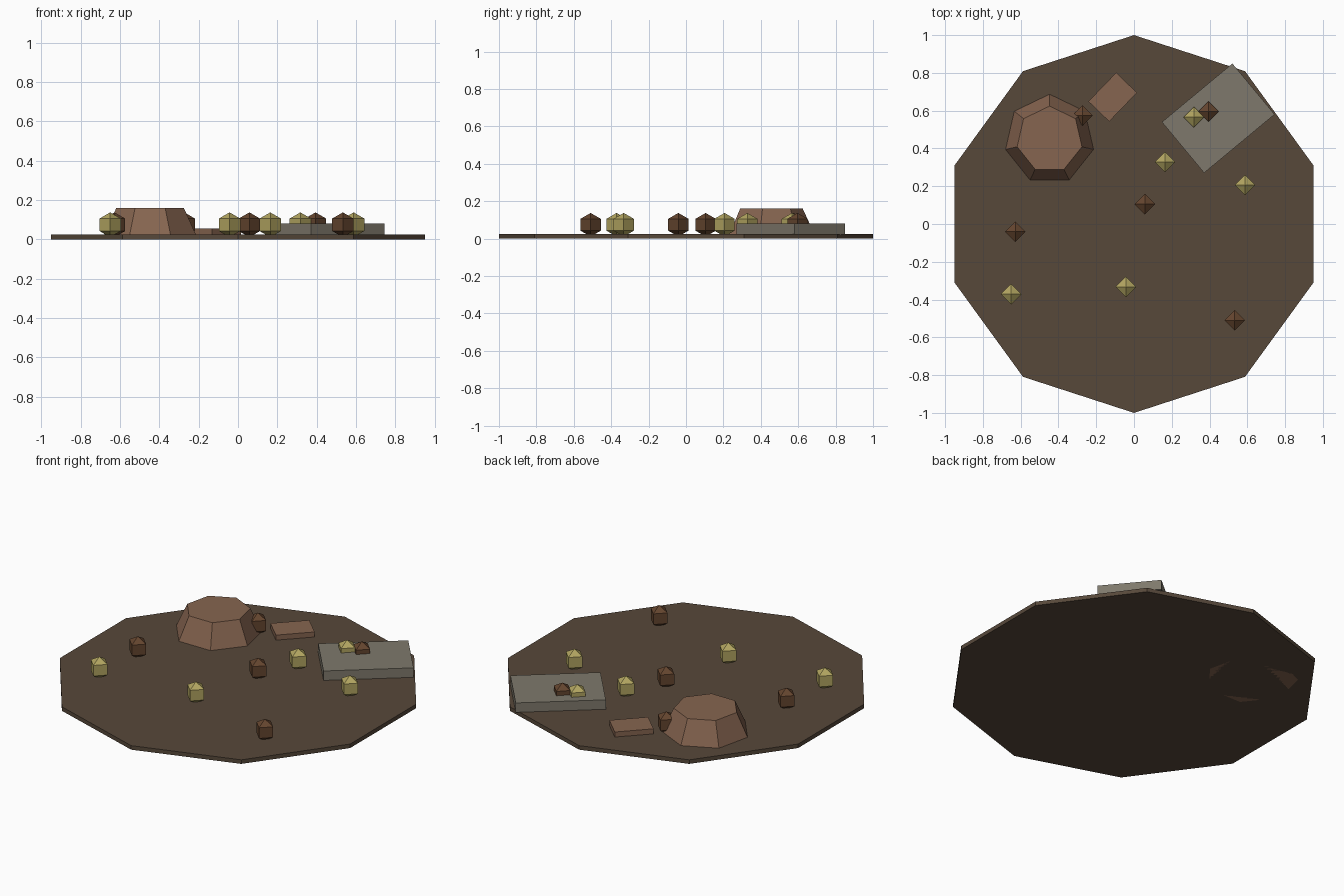
import bpy
import math

if "Cube" in bpy.data.objects:
    bpy.data.objects.remove(bpy.data.objects["Cube"])

GROUND_TOP = 0.024


def material(name, rgb):
    mat = bpy.data.materials.new(name)
    mat.diffuse_color = (*rgb, 1)
    mat.use_nodes = True
    mat.node_tree.nodes["Principled BSDF"].inputs["Base Color"].default_value = mat.diffuse_color
    return mat


SOIL = material("soil", (0.095, 0.065, 0.042))
CLAY = material("clay", (0.24, 0.13, 0.08))
STONE = material("stone", (0.21, 0.19, 0.15))
YELLOW = material("yellow", (0.45, 0.38, 0.12))
BROWN = material("brown", (0.13, 0.06, 0.028))


def finish(name, mat):
    obj = bpy.context.object
    obj.name = name
    obj.data.materials.append(mat)
    return obj


def frustum(name, mat, sides, r_low, r_top, x, y, z0, z1):
    bpy.ops.mesh.primitive_cone_add(vertices=sides, radius1=r_low, radius2=r_top,
                                    depth=z1 - z0, location=(x, y, (z0 + z1) / 2))
    return finish(name, mat)


def slab(name, mat, x, y, length, width, z0, z1, degrees):
    bpy.ops.mesh.primitive_cube_add(size=1, location=(x, y, (z0 + z1) / 2),
                                    rotation=(0, 0, math.radians(degrees)))
    obj = finish(name, mat)
    obj.scale = (length, width, z1 - z0)
    return obj


def pebble(name, mat, x, y):
    bpy.ops.mesh.primitive_uv_sphere_add(segments=4, ring_count=3, radius=0.063,
                                         location=(x, y, 0.074))
    return finish(name, mat)


# Ten-sided ground plate
frustum("ground", SOIL, 10, 1, 1, 0, 0, 0, GROUND_TOP)

# Seven-sided mound
frustum("mound", CLAY, 7, 0.25, 0.176, -0.447, 0.448, 0, 0.16)

# Flat slabs
slab("clay_slab", CLAY, -0.113, 0.672, 0.212, 0.153, 0.002, 0.054, 46)
slab("stone_slab", STONE, 0.446, 0.56, 0.485, 0.35, 0.022, 0.08, 39.7)

# Scattered pebbles
for i, (x, y) in enumerate([(0.317, 0.566), (0.164, 0.328), (0.588, 0.206),
                            (-0.043, -0.333), (-0.65, -0.371)]):
    pebble(f"yellow_pebble_{i + 1}", YELLOW, x, y)
for i, (x, y) in enumerate([(0.394, 0.596), (0.058, 0.105), (-0.628, -0.041),
                            (0.533, -0.51), (-0.273, 0.575)]):
    pebble(f"brown_pebble_{i + 1}", BROWN, x, y)
